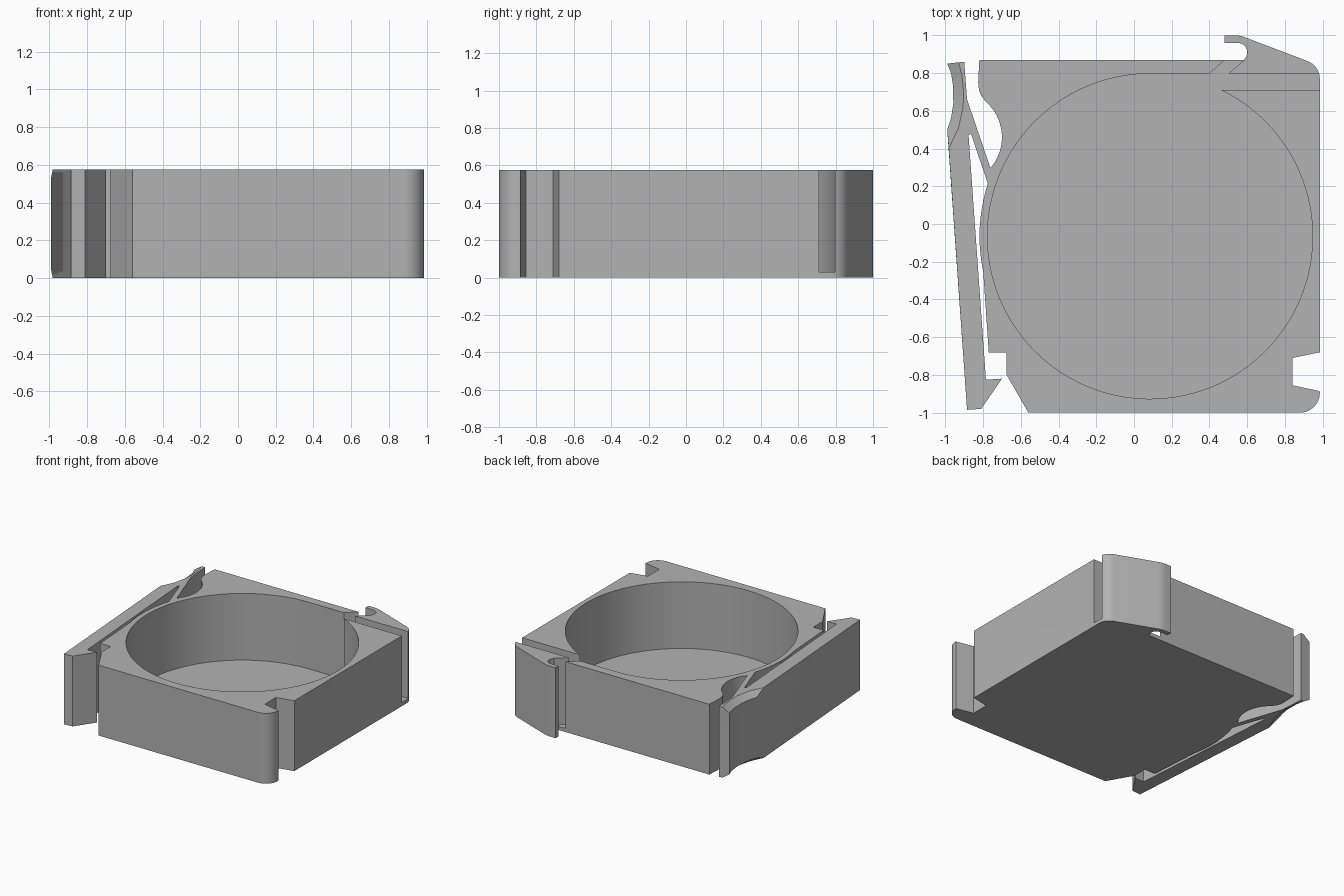
import bpy
import bmesh
from math import cos, sin, radians

HEIGHT = 0.575
FLOOR = 0.03
CHAMFER = 0.04

if "Cube" in bpy.data.objects:
    bpy.data.objects.remove(bpy.data.objects["Cube"], do_unlink=True)

grey = bpy.data.materials.new("plain grey")
grey.use_nodes = True
grey.diffuse_color = (0.45, 0.45, 0.45, 1)
grey.node_tree.nodes["Principled BSDF"].inputs["Base Color"].default_value = (0.45, 0.45, 0.45, 1)


def arc(cx, cy, r, start, end, n):
    """Points along an arc, angles in degrees."""
    angles = [radians(start + (end - start) * i / n) for i in range(n + 1)]
    return [(cx + r * cos(a), cy + r * sin(a)) for a in angles]


def loft(name, layers):
    """Closed solid through a stack of (outline, z) layers."""
    bm = bmesh.new()
    rings = [[bm.verts.new((x, y, z)) for x, y in outline] for outline, z in layers]
    bm.faces.new(rings[0])
    bm.faces.new(rings[-1])
    for low, high in zip(rings, rings[1:]):
        for i in range(len(low)):
            j = (i + 1) % len(low)
            bm.faces.new((low[i], low[j], high[j], high[i]))
    bmesh.ops.recalc_face_normals(bm, faces=bm.faces)
    mesh = bpy.data.meshes.new(name)
    bm.to_mesh(mesh)
    bm.free()
    mesh.materials.append(grey)
    obj = bpy.data.objects.new(name, mesh)
    bpy.context.collection.objects.link(obj)
    return obj


def activate(obj):
    bpy.ops.object.select_all(action='DESELECT')
    obj.select_set(True)
    bpy.context.view_layer.objects.active = obj


# Housing block with side notch, back hook and thumb scallop
housing_outline = (
    [(-0.56, -1.0)]
    + arc(0.88, -0.895, 0.105, -90, 5, 12)                     # rounded front corner
    + [(0.84, -0.855), (0.84, -0.71), (0.985, -0.68)]          # side notch
    + arc(0.885, 0.77, 0.1, 0, 68, 10)                         # rounded back corner
    + arc(0.53, 0.83, 0.17, 68, 90, 5)                         # hook tip
    + [(0.48, 1.0), (0.48, 0.96)]
    + arc(0.55, 0.91, 0.05, 90, -45, 10)                       # inside of hook
    + [(0.585, 0.87), (-0.82, 0.87), (-0.826, 0.75), (-0.822, 0.71), (-0.81, 0.68)]
    + arc(-0.95, 0.46, 0.25, 50, -44, 16)                      # thumb scallop
    + arc(0.085, -0.065, 0.904, 162, 192, 10)                  # bulged pocket wall
    + [(-0.77, -0.68), (-0.675, -0.68), (-0.675, -0.80)]
)
housing = loft("housing", [(housing_outline, 0), (housing_outline, HEIGHT)])

# Round pocket with an outlet slot and a slanted channel to the hook
pocket_outline = (
    [(1.1, 0.71), (1.1, 0.797), (0.5, 0.797), (0.584, 0.868), (0.584, 0.9),
     (0.51, 0.9), (0.48, 0.87), (0.4, 0.797)]
    + arc(0.085, -0.065, 0.862, 90, 424, 80)
)
cutter = loft("pocket_cutter", [(pocket_outline, FLOOR), (pocket_outline, HEIGHT + 0.1)])
cutter.hide_render = True
cut = housing.modifiers.new("pocket", 'BOOLEAN')
cut.operation = 'DIFFERENCE'
cut.solver = 'EXACT'
cut.object = cutter
activate(housing)
bpy.ops.object.modifier_apply(modifier=cut.name)
bpy.data.objects.remove(cutter, do_unlink=True)

# Spring latch arm with brace, and a chamfered finger scoop
arm_start = [
    (-0.885, -0.985), (-0.81, -0.98), (-0.70, -0.82), (-0.785, -0.825),
    (-0.877, 0.47), (-0.865, 0.48), (-0.775, 0.215), (-0.742, 0.25),
    (-0.757, 0.285), (-0.885, 0.66), (-0.90, 0.86),
]
scoop_face = [(-0.99, 0.85), (-0.97, 0.80), (-0.959, 0.73), (-0.958, 0.64),
              (-0.97, 0.56), (-0.99, 0.50)]
scoop_rim = [(-0.93, 0.857), (-0.912, 0.79), (-0.903, 0.70), (-0.906, 0.62),
             (-0.93, 0.51), (-0.982, 0.40)]
rim, face = arm_start + scoop_rim, arm_start + scoop_face
latch_arm = loft("latch_arm", [(rim, 0), (face, CHAMFER),
                               (face, HEIGHT - CHAMFER), (rim, HEIGHT)])

for part in (housing, latch_arm):
    activate(part)
    bpy.ops.object.shade_smooth_by_angle(angle=radians(25))
